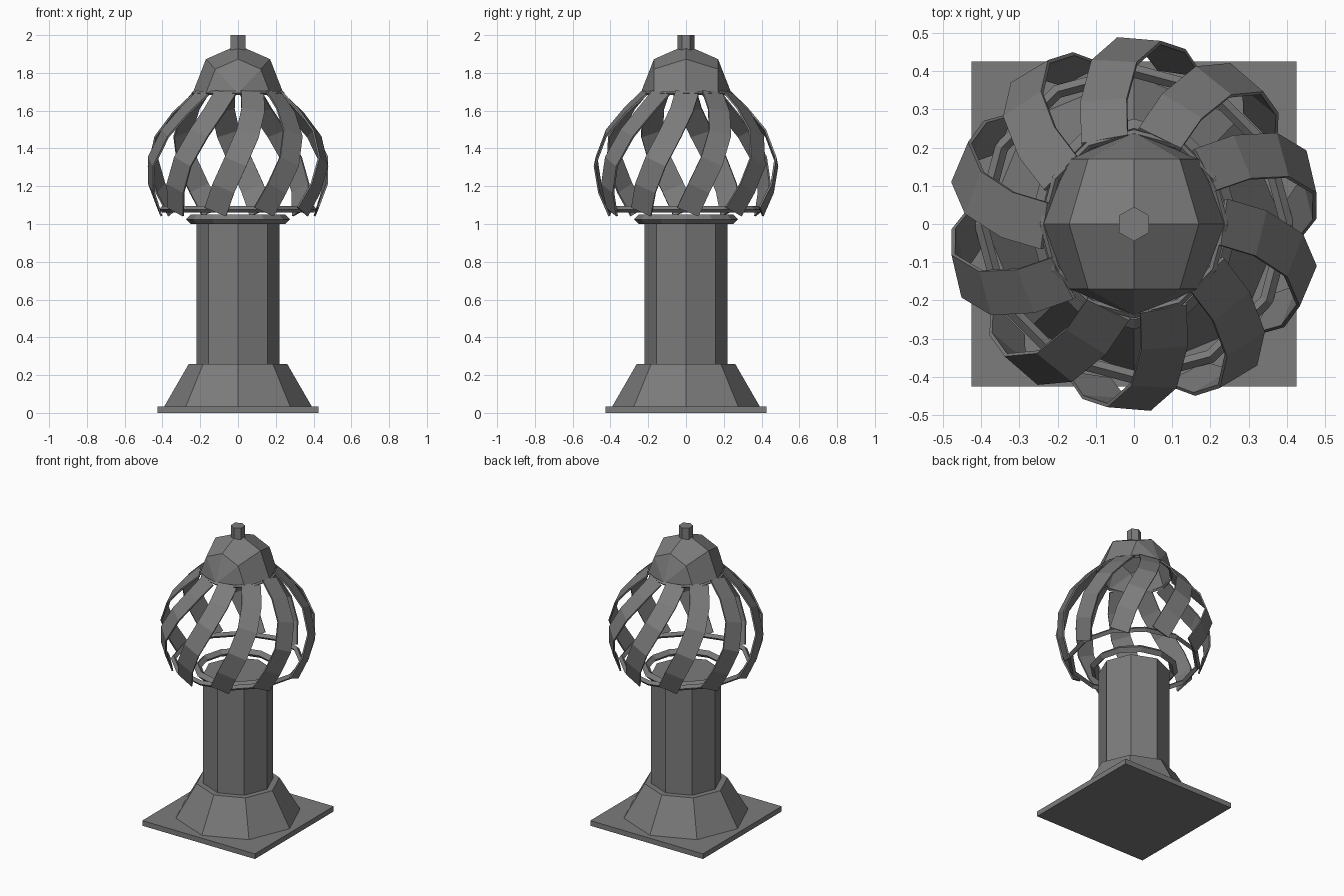
import bpy, bmesh, math
from mathutils import Vector, Matrix

if "Cube" in bpy.data.objects:
    bpy.data.objects.remove(bpy.data.objects["Cube"])

# Dark iron grey
IRON = bpy.data.materials.new("dark_iron")
IRON.diffuse_color = (0.2, 0.2, 0.2, 1)
IRON.use_nodes = True
IRON.node_tree.nodes["Principled BSDF"].inputs["Base Color"].default_value = IRON.diffuse_color


def finish(name, bm):
    bmesh.ops.recalc_face_normals(bm, faces=bm.faces)
    me = bpy.data.meshes.new(name)
    bm.to_mesh(me)
    bm.free()
    me.materials.append(IRON)
    ob = bpy.data.objects.new(name, me)
    bpy.context.collection.objects.link(ob)
    return ob


def prism(name, sides, r1, r2, z1, z2, turn=0.0):
    bm = bmesh.new()
    rings = []
    for r, z in ((r1, z1), (r2, z2)):
        angles = [turn + 2 * math.pi * i / sides for i in range(sides)]
        rings.append([bm.verts.new((r * math.cos(a), r * math.sin(a), z)) for a in angles])
    for i in range(sides):
        j = (i + 1) % sides
        bm.faces.new((rings[0][i], rings[0][j], rings[1][j], rings[1][i]))
    bm.faces.new(rings[0])
    bm.faces.new(rings[1])
    return finish(name, bm)


def ring(name, major, minor, z, sides=12):
    bpy.ops.mesh.primitive_torus_add(major_radius=major, minor_radius=minor,
                                     major_segments=sides, minor_segments=4,
                                     location=(0, 0, z))
    ob = bpy.context.object
    ob.name = name
    ob.data.materials.append(IRON)


# Pedestal: square plate, flared foot, octagonal column
prism("base_plate", 4, 0.425 * math.sqrt(2), 0.425 * math.sqrt(2), 0, 0.035, math.pi / 4)
prism("flared_foot", 8, 0.39, 0.26, 0.035, 0.26)
prism("column", 8, 0.22, 0.22, 0.26, 1.0)

# Collar and the two hoops holding the cage
ring("column_collar", 0.25, 0.025, 1.025)
ring("lower_hoop", 0.40, 0.018, 1.078)
ring("upper_hoop", 0.237, 0.01, 1.693)

# Cage: ten twisted straps
PROFILE = [(0.415, 1.065), (0.463, 1.19), (0.479, 1.33), (0.425, 1.48), (0.33, 1.60), (0.232, 1.695)]
HALF = 0.062


def strap_point(r, z):
    a = math.radians(-107 + 36 * (z - 1.06) / 0.63)
    return Vector((r * math.cos(a), r * math.sin(a), z))


bm = bmesh.new()
path = [strap_point(*p) for p in PROFILE]
for k in range(10):
    turn = Matrix.Rotation(math.radians(36 * k), 3, 'Z')
    pairs = []
    for i, p in enumerate(path):
        lo, hi = max(i - 1, 0), min(i + 1, len(path) - 1)
        along = (path[hi] - path[lo]).normalized()
        around = Vector((-p.y, p.x, 0)).normalized()
        across = (around - along * around.dot(along)).normalized() * HALF
        pairs.append([bm.verts.new(turn @ (p - across)), bm.verts.new(turn @ (p + across))])
    for a, b in zip(pairs, pairs[1:]):
        bm.faces.new((a[0], a[1], b[1], b[0]))
straps = finish("cage_straps", bm)
mod = straps.modifiers.new("thickness", 'SOLIDIFY')
mod.thickness = 0.01
mod.offset = 0

# Cap: half of a faceted ball lying on its side
bm = bmesh.new()
bmesh.ops.create_uvsphere(bm, u_segments=8, v_segments=4, radius=0.24)
bmesh.ops.rotate(bm, verts=bm.verts, cent=(0, 0, 0), matrix=Matrix.Rotation(math.pi / 2, 3, 'X'))
bmesh.ops.delete(bm, geom=[v for v in bm.verts if v.co.z < -0.01], context='VERTS')
for v in bm.verts:
    v.co.z = 1.693 + v.co.z * 1.06
finish("cap", bm)

# Finial
prism("finial", 6, 0.045, 0.045, 1.90, 2.0, math.pi / 6)
